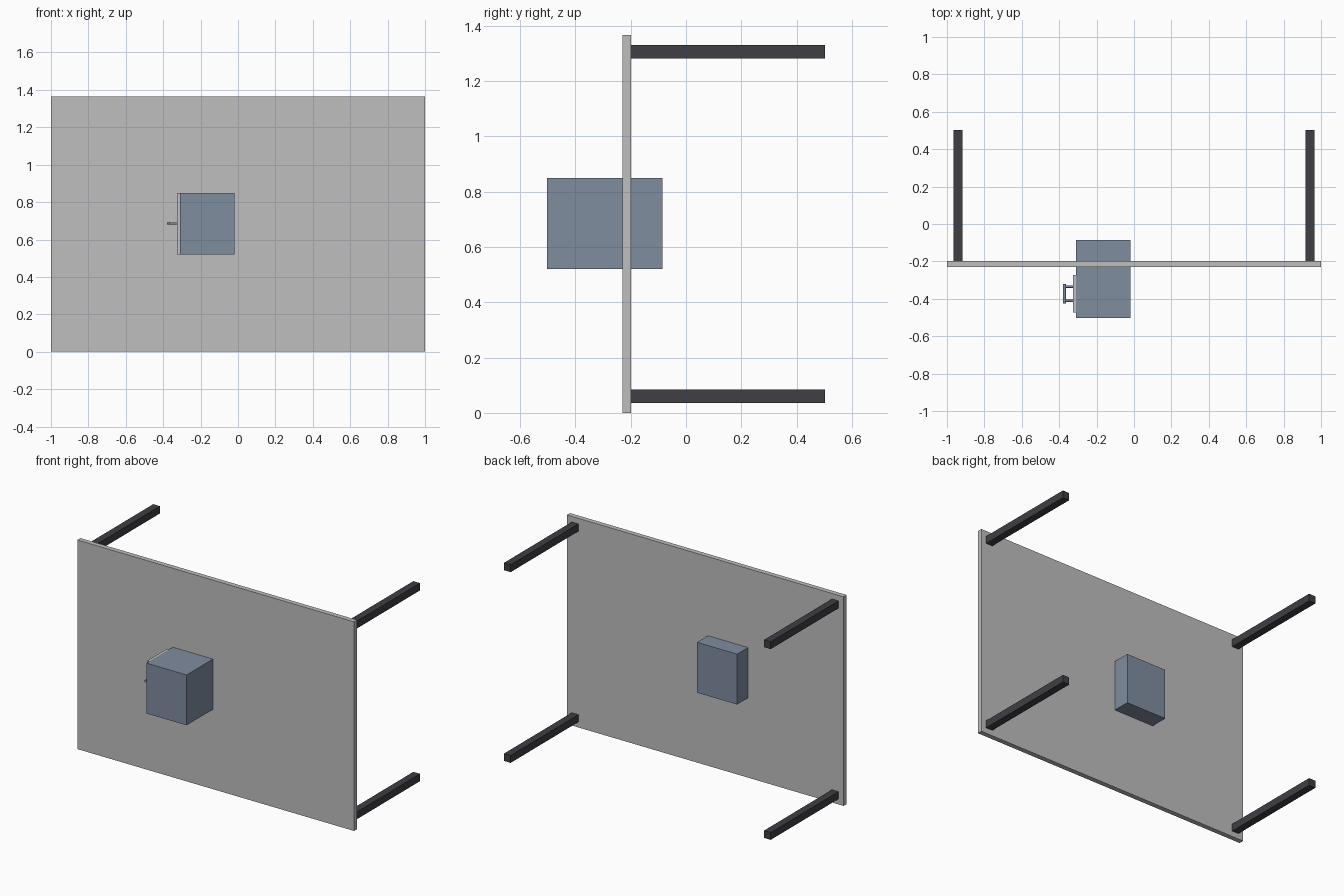
import bpy
import math

cube = bpy.data.objects.get("Cube")
if cube:
    bpy.data.objects.remove(cube, do_unlink=True)


def material(name, rgb):
    mat = bpy.data.materials.new(name)
    mat.use_nodes = True
    colour = (*rgb, 1.0)
    mat.diffuse_color = colour
    mat.node_tree.nodes["Principled BSDF"].inputs["Base Color"].default_value = colour
    return mat


def box(name, xs, ys, zs, mat):
    spans = (xs, ys, zs)
    bpy.ops.mesh.primitive_cube_add(size=1, location=[(a + b) / 2 for a, b in spans])
    obj = bpy.context.object
    obj.name = name
    obj.scale = [b - a for a, b in spans]
    bpy.ops.object.transform_apply(location=False, rotation=False, scale=True)
    obj.data.materials.append(mat)
    return obj


def rod(name, centre, length, radius, rotation, mat):
    bpy.ops.mesh.primitive_cylinder_add(vertices=24, radius=radius, depth=length,
                                        location=centre, rotation=rotation)
    obj = bpy.context.object
    obj.name = name
    obj.data.materials.append(mat)
    bpy.ops.object.shade_smooth_by_angle()
    return obj


grey = material("light grey", (0.52, 0.52, 0.52))
blue = material("slate blue", (0.216, 0.266, 0.352))
dark = material("charcoal", (0.05, 0.05, 0.058))

# Upright panel
HEIGHT = 1.366
box("panel", (-1, 1), (-0.23, -0.198), (0, HEIGHT), grey)

# Four square posts behind the panel corners
POST, INSET = 0.048, 0.036
for side, x in (("right", -1 + INSET), ("left", 1 - INSET - POST)):
    for level, z in (("lower", INSET), ("upper", HEIGHT - INSET - POST)):
        box(f"{level}_{side}_post", (x, x + POST), (-0.198, 0.502), (z, z + POST), dark)

# Cabinet passing through the panel
box("cabinet", (-0.31, -0.02), (-0.502, -0.085), (0.521, 0.85), blue)

# Door plate on the cabinet's side
box("door", (-0.325, -0.31), (-0.473, -0.272), (0.521, 0.85), grey)

# Pull handle: a grip on two standoffs
GRIP_X, HANDLE_Z = -0.372, 0.686
rod("handle_grip", (GRIP_X, -0.373, HANDLE_Z), 0.104, 0.008,
    (math.pi / 2, 0, 0), blue)
for name, y in (("front_standoff", -0.411), ("back_standoff", -0.335)):
    rod(name, ((GRIP_X - 0.325) / 2, y, HANDLE_Z), -0.325 - GRIP_X, 0.006,
        (0, math.pi / 2, 0), blue)
